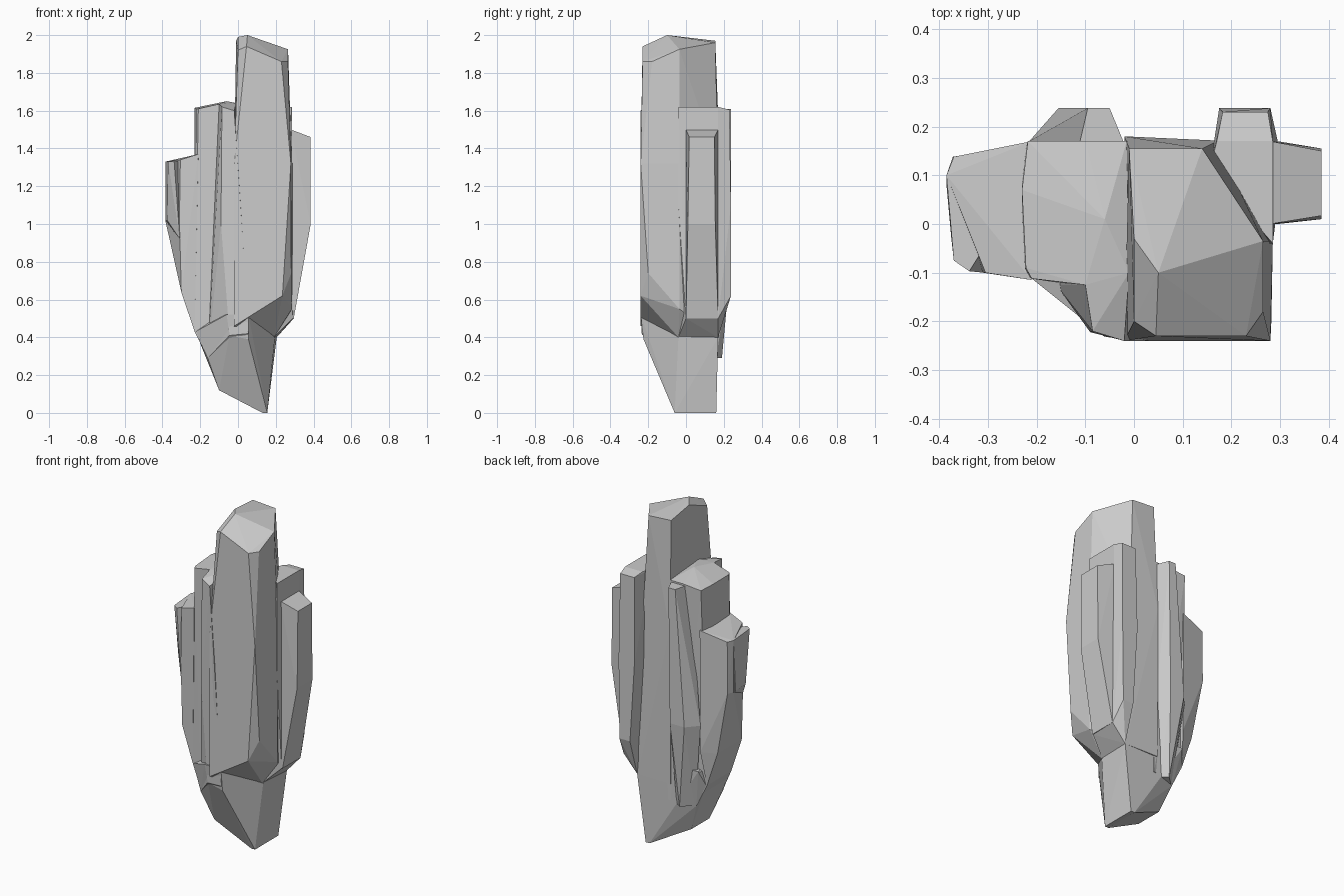
import bpy, bmesh


def slab(name, *rings):
    """Flat-faced convex rock shard spanning a stack of (x, y, z) outlines."""
    bm = bmesh.new()
    for ring in rings:
        for p in ring:
            bm.verts.new(p)
    res = bmesh.ops.convex_hull(bm, input=bm.verts[:])
    loose = {g for g in res["geom_interior"] + res["geom_unused"]
             if isinstance(g, bmesh.types.BMVert)}
    bmesh.ops.delete(bm, geom=list(loose), context='VERTS')
    bmesh.ops.dissolve_limit(bm, angle_limit=0.03, verts=bm.verts[:], edges=bm.edges[:])
    bmesh.ops.recalc_face_normals(bm, faces=bm.faces[:])
    mesh = bpy.data.meshes.new(name)
    bm.to_mesh(mesh)
    bm.free()
    obj = bpy.data.objects.new(name, mesh)
    bpy.context.collection.objects.link(obj)
    return obj


def level(z, *pts):
    """Horizontal outline at height z."""
    return [(x, y, z) for x, y in pts]


# tallest column: sloped cap, chamfered shoulders, undercut foot
slab("main_column",
     [(0, -.03, 1.99), (.05, -.1, 2), (.265, -.035, 1.925), (.155, .11, 1.95),
      (.14, .155, 1.96), (-.01, .155, 1.97)],
     [(.01, -.105, 1.96), (.0, -.2, 1.92), (.045, -.23, 1.94), (.23, -.23, 1.86), (.265, -.18, 1.86)],
     level(1.32, (-.02, -.24), (.28, -.24), (.285, -.035), (.17, .17), (-.02, .18)),
     [(-.02, -.24, .46), (.055, -.24, .52), (.235, -.24, .62), (.282, -.2, .74), (.285, -.035, .55)],
     level(.4, (.19, -.04), (.2, .17), (-.02, .175)))

# tapering foot that carries the whole cluster
slab("root",
     level(0, (.13, -.06), (.155, -.06), (.155, .16), (.13, .16)),
     level(.12, (-.1, -.08), (-.1, .09)),
     level(.29, (-.16, -.125), (-.16, .13)),
     [(-.045, -.22, .41), (.055, -.225, .39), (.195, -.04, .4), (.205, .17, .4),
      (-.225, -.1, .43), (-.225, .13, .43)],
     level(.52, (-.06, -.232), (.055, -.24), (.19, .17), (-.2, .17)))

# middle column, stepping forward to the front face
slab("middle_column",
     [(-.1, -.125, 1.635), (-.085, -.22, 1.62), (-.02, -.24, 1.6), (-.01, -.1, 1.64),
      (-.06, .01, 1.65), (-.015, .17, 1.62), (-.1, .17, 1.62)],
     level(1.0, (-.09, -.222), (.02, -.24), (.02, .17), (-.12, .17)),
     [(-.16, -.125, .29), (-.045, -.225, .41), (.055, -.235, .42), (-.16, .13, .3), (0, .17, .3)])

# left shoulder of the middle column
slab("left_shoulder",
     [(-.222, -.09, 1.61), (-.21, -.112, 1.61), (-.1, -.125, 1.635), (-.06, .01, 1.65),
      (-.1, .17, 1.62), (-.218, .17, 1.61), (-.23, .07, 1.615)],
     level(.43, (-.23, -.1), (-.23, .13), (-.06, .15)),
     level(.29, (-.16, -.12), (-.16, .13)))

# low column on the left
slab("left_column",
     [(-.37, .138, 1.33), (-.385, .1, 1.33), (-.318, -.06, 1.33), (-.305, -.1, 1.34),
      (-.21, -.115, 1.37), (-.21, .17, 1.37)],
     level(1.02, (-.385, .1), (-.372, .138), (-.31, -.1)),
     level(.64, (-.3, -.1), (-.3, .13), (-.21, .165)),
     level(.43, (-.23, -.1), (-.23, .13)))

# split-off sliver on its front corner
slab("left_sliver",
     level(1.33, (-.385, .1), (-.37, -.075), (-.338, -.097), (-.318, -.065), (-.32, .05)),
     level(1.02, (-.385, .08), (-.375, -.03)),
     level(.92, (-.308, -.1), (-.31, .05)))

# shard behind the middle column, widening downward
slab("back_shard",
     level(1.61, (-.12, .13), (-.095, .238), (-.05, .238), (-.02, .165)),
     level(.8, (-.155, .238), (-.06, .238), (-.215, .17), (-.02, .165)),
     level(.29, (-.155, .13), (-.09, .19), (-.05, .16)))

# stepped column behind and right of the tallest one
slab("back_right_column",
     level(1.62, (.155, .11), (.17, .17), (.285, -.04), (.285, .17)),
     level(1.605, (.182, .23), (.275, .23)),
     level(1.1, (.175, .238), (.28, .238), (.165, .17), (.285, -.04)),
     level(.62, (.205, .238), (.275, .238)),
     [(.295, .17, .5), (.29, 0, .5), (.205, .17, .4), (.19, -.04, .4)])

# fin on the right side
slab("right_fin",
     level(1.5, (.28, 0), (.28, .17)),
     level(1.46, (.385, .017), (.385, .15)),
     level(1.0, (.385, .01), (.385, .155), (.28, 0), (.28, .17)),
     level(.5, (.295, 0), (.295, .17), (.27, 0), (.27, .17)))
